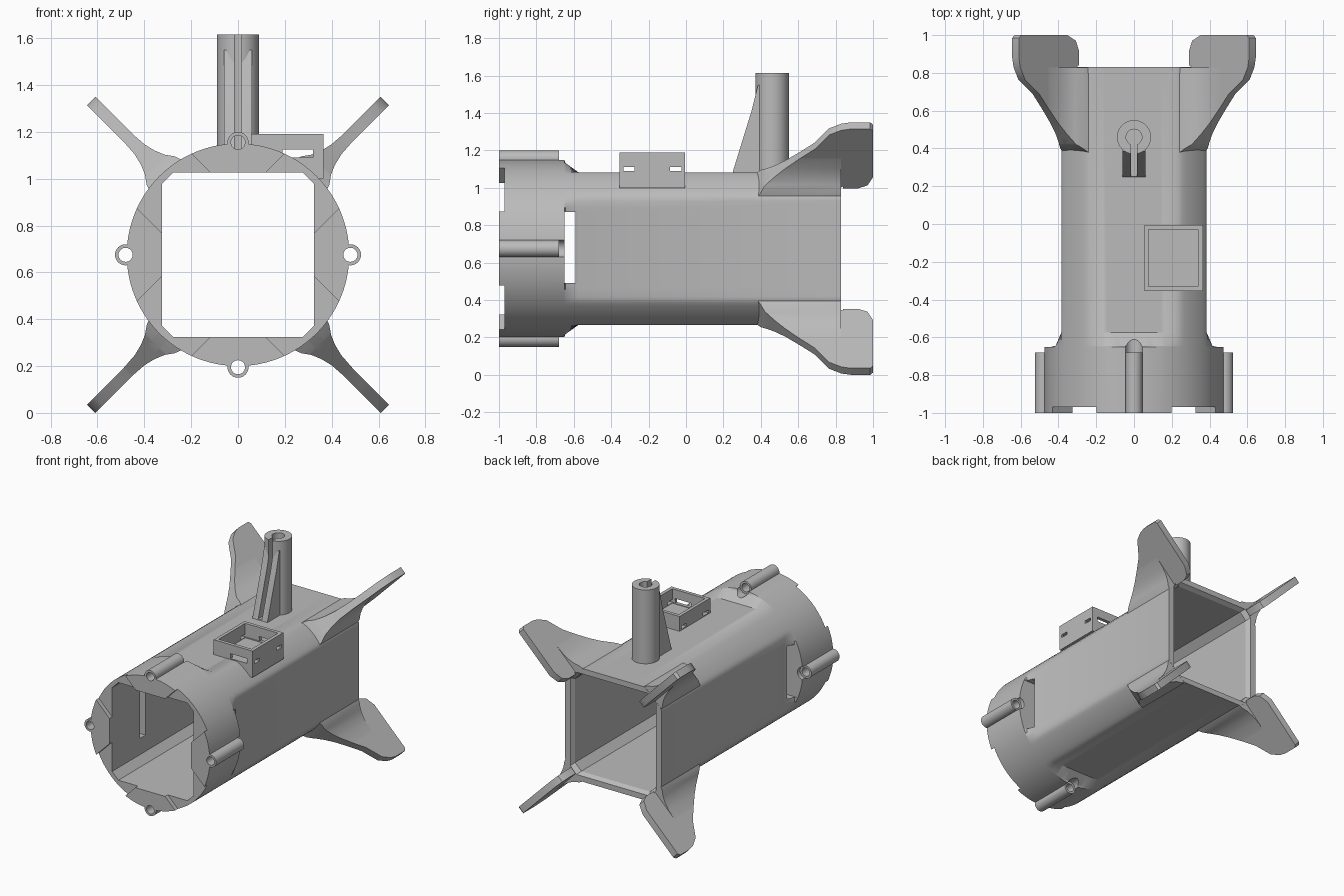
import bpy, bmesh
from math import sin, cos, pi, sqrt

if "Cube" in bpy.data.objects:
    bpy.data.objects.remove(bpy.data.objects["Cube"], do_unlink=True)

C = 0.675    # height of the tube axis
R = 0.475    # outer radius of the tube
cutters = []

grey = bpy.data.materials.new("plain_grey")
grey.use_nodes = True
grey.diffuse_color = (0.5, 0.5, 0.5, 1)
for node in grey.node_tree.nodes:
    if node.type == 'BSDF_PRINCIPLED':
        node.inputs["Base Color"].default_value = (0.5, 0.5, 0.5, 1)


def loft(name, rings):
    """Solid skinned through rings that share a point count."""
    bm = bmesh.new()
    loops = [[bm.verts.new(p) for p in ring] for ring in rings]
    n = len(loops[0])
    for a, b in zip(loops, loops[1:]):
        for i in range(n):
            j = (i + 1) % n
            bm.faces.new((a[i], a[j], b[j], b[i]))
    bm.faces.new(loops[0])
    bm.faces.new(loops[-1])
    bmesh.ops.recalc_face_normals(bm, faces=bm.faces[:])
    mesh = bpy.data.meshes.new(name)
    bm.to_mesh(mesh)
    bm.free()
    mesh.materials.append(grey)
    obj = bpy.data.objects.new(name, mesh)
    bpy.context.collection.objects.link(obj)
    return obj


def place(pts, axis, t):
    order = {'x': lambda a, b: (t, a, b),
             'y': lambda a, b: (a, t, b),
             'z': lambda a, b: (a, b, t)}[axis]
    return [order(a, b) for a, b in pts]


def prism(name, pts, axis, t0, t1):
    return loft(name, [place(pts, axis, t0), place(pts, axis, t1)])


def circle(a, b, r, n=32):
    return [(a + r * cos(2 * pi * i / n), b + r * sin(2 * pi * i / n)) for i in range(n)]


def rect(a0, a1, b0, b1):
    return [(a0, b0), (a1, b0), (a1, b1), (a0, b1)]


def cutter(*args):
    obj = prism("cutter", *args)
    obj.hide_render = True
    cutters.append(obj)
    return obj


def activate(obj):
    bpy.ops.object.select_all(action='DESELECT')
    obj.select_set(True)
    bpy.context.view_layer.objects.active = obj


def carve(obj, tools, operation='DIFFERENCE'):
    activate(obj)
    for tool in tools:
        mod = obj.modifiers.new("carve", 'BOOLEAN')
        mod.operation = operation
        mod.solver = 'EXACT'
        mod.object = tool
        bpy.ops.object.modifier_apply(modifier=mod.name)


def finish(obj):
    activate(obj)
    bpy.ops.object.shade_smooth_by_angle(angle=0.5)


# Square bore with clipped corners, flaring at the rear lip
def bore_ring(y, grow):
    w, h, c = 0.325 + grow, 0.352 + grow, 0.05
    pts = [(w, h - c), (w - c, h), (c - w, h), (-w, h - c),
           (-w, c - h), (c - w, -h), (w - c, -h), (w, c - h)]
    return [(x, y, C + z) for x, z in pts]


bore = loft("cutter", [bore_ring(-1.1, 0), bore_ring(0.8, 0), bore_ring(0.84, 0.022)])
bore.hide_render = True
cutters.append(bore)


# Main tube: a round collar that becomes a cylinder with four flats
def tube_ring(y, w, h, n=144):
    clamp = lambda v, m: max(-m, min(m, v))
    return [(clamp(x, w), y, C + clamp(z, h)) for x, z in circle(0, 0, R, n)]


body = loft("main_tube", [tube_ring(-1.0, R, R), tube_ring(-0.65, R, R),
                          tube_ring(-0.645, 0.415, 0.458),
                          tube_ring(-0.575, 0.385, 0.408),
                          tube_ring(0.83, 0.385, 0.408)])
tools = [bore, cutter(rect(-0.65, -0.59, 0.49, 0.87), 'x', -0.7, 0.7)]

# Diagonal shallow recesses across the front face
for s in (1, -1):
    k = sqrt(0.5)
    band = [(k * (u - s * v), C + k * (s * u + v)) for u, v in rect(-0.7, 0.7, -0.165, 0.165)]
    tools.append(cutter(band, 'y', -1.05, -0.97))

# Screw bosses at the four cardinal points
places = [(0.48, C, "left"), (-0.48, C, "right"), (0, C + 0.48, "top"), (0, C - 0.48, "bottom")]
for x, z, side in places:
    hole = cutter(circle(x, z, 0.03), 'y', -1.05, -0.55)
    relief = cutter(circle(x, z, 0.046), 'y', -0.68, -0.6)
    boss = prism("screw_boss_" + side, circle(x, z, 0.045), 'y', -1.0, -0.68)
    carve(boss, [hole])
    finish(boss)
    tools += [hole, relief]
carve(body, tools)
finish(body)

# Four diagonal fins, each a plate with a flared root
outline = [(0.30, 0.37), (0.31, 0.82), (0.31, 0.92), (0.325, 0.97), (0.37, 1.0),
           (0.615, 1.0), (0.627, 0.985), (0.627, 0.88), (0.62, 0.83), (0.595, 0.765),
           (0.52, 0.69), (0.375, 0.46), (0.35, 0.42)]
half_root = [(0.28, 0.11), (0.33, 0.085), (0.355, 0.06), (0.385, 0.042), (0.42, 0.03), (0.47, 0.025)]
root = half_root + [(d, -v) for d, v in reversed(half_root)]


def fin_point(d, v, y, sx, sz):
    return (sx * (d + v * sqrt(0.5)), y, C + sz * (d + 0.03 - v * sqrt(0.5)))


for sx, side in ((1, "left"), (-1, "right")):
    for sz, level in ((1, "upper"), (-1, "lower")):
        slab = lambda t: [[fin_point(d, v, y, sx, sz) for d, y in outline] for v in (-t, t)]
        plate = loft(f"{level}_{side}_fin", slab(0.025))
        flare = loft(f"{level}_{side}_fin_root",
                     [[fin_point(d, v, y, sx, sz) for d, v in root] for y in (0.2, 0.829)])
        wide = loft("cutter", slab(0.25))
        cutters.append(wide)
        carve(flare, [wide], 'INTERSECT')
        for part in (plate, flare):
            carve(part, [bore])
            finish(part)

# Hollow slotted post with a front gusset
post = prism("post", circle(0, 0.46, 0.09, 48), 'z', 1.05, 1.615)
gusset = prism("post_gusset", [(0.25, 1.06), (0.25, 1.085), (0.35, 1.41), (0.37, 1.49),
                               (0.385, 1.55), (0.46, 1.55), (0.46, 1.06)], 'x', -0.06, 0.06)
post_tools = [cutter(circle(0, 0.46, 0.042), 'z', 1.09, 1.7),
              cutter(rect(-0.015, 0.015, 0.2, 0.455), 'z', 1.09, 1.7)]
for part in (post, gusset):
    carve(part, post_tools)
    finish(part)

# Open tray on the top, with small windows
tray = prism("tray", rect(0.055, 0.365, -0.355, -0.005), 'z', 1.0, 1.19)
tray_tools = [bore,
              cutter(rect(0.078, 0.34, -0.33, -0.03), 'z', 1.086, 1.3),
              cutter(rect(0.19, 0.32, 1.09, 1.125), 'y', -0.5, 0.1)]
for y in (-0.335, -0.085):
    tray_tools.append(cutter(rect(y, y + 0.06, 1.09, 1.112), 'x', 0, 0.5))
carve(tray, tray_tools)
finish(tray)

for obj in cutters:
    bpy.data.objects.remove(obj, do_unlink=True)
